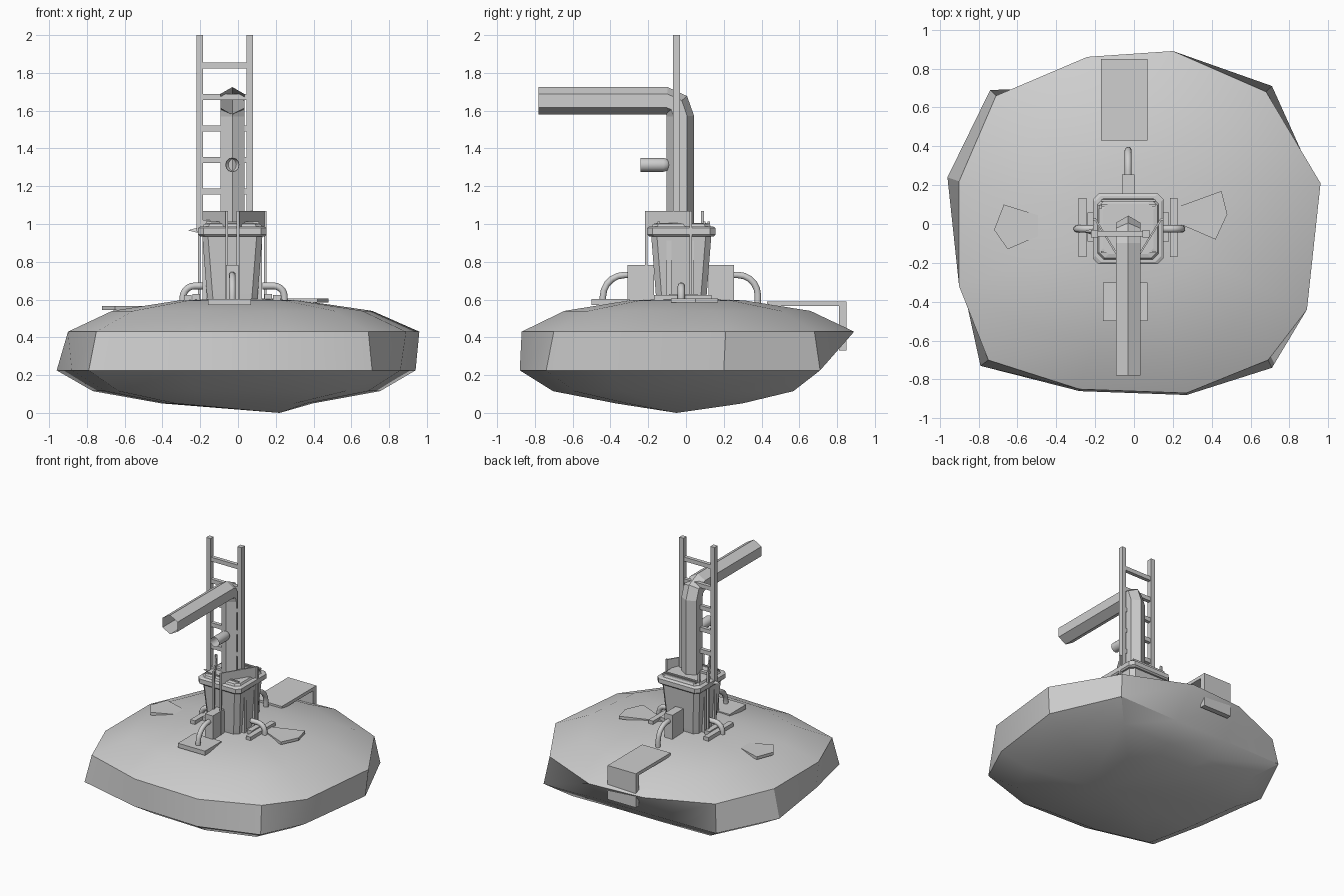
import bpy, bmesh, math
from mathutils import Vector

if "Cube" in bpy.data.objects:
    bpy.data.objects.remove(bpy.data.objects["Cube"], do_unlink=True)

GREY = (0.62, 0.62, 0.62, 1)
mat = bpy.data.materials.new("plain_grey")
mat.use_nodes = True
mat.diffuse_color = GREY
mat.node_tree.nodes["Principled BSDF"].inputs["Base Color"].default_value = GREY

CX, CY = -0.03, -0.03   # tower axis


def finish(name, bm, smooth=None):
    bmesh.ops.recalc_face_normals(bm, faces=bm.faces)
    me = bpy.data.meshes.new(name)
    bm.to_mesh(me)
    bm.free()
    me.materials.append(mat)
    ob = bpy.data.objects.new(name, me)
    bpy.context.collection.objects.link(ob)
    if smooth:
        bpy.ops.object.select_all(action='DESELECT')
        ob.select_set(True)
        bpy.context.view_layer.objects.active = ob
        bpy.ops.object.shade_smooth_by_angle(angle=math.radians(smooth))
    return ob


def loft(name, rings, cap=True, smooth=None):
    """Join equal-length rings; a one-point ring closes to a tip."""
    bm = bmesh.new()
    vs = [[bm.verts.new(p) for p in r] for r in rings]
    for a, b in zip(vs, vs[1:]):
        n = max(len(a), len(b))
        for i in range(n):
            j = (i + 1) % n
            quad = [a[i % len(a)], a[j % len(a)], b[j % len(b)], b[i % len(b)]]
            bm.faces.new(list(dict.fromkeys(quad)))
    if cap:
        for r in (vs[0], vs[-1]):
            if len(r) > 2:
                bm.faces.new(r)
    return finish(name, bm, smooth)


def box(name, x0, x1, y0, y1, z0, z1):
    return loft(name, [[(x0, y0, z), (x1, y0, z), (x1, y1, z), (x0, y1, z)] for z in (z0, z1)])


def slab(name, pts, z0, z1):
    return loft(name, [[(x, y, z) for x, y in pts] for z in (z0, z1)])


def tube(name, path, r, n, cap=True, smooth=None, turn=0.0):
    """Sweep an n-sided section along a path lying in one vertical plane."""
    path = [Vector(p) for p in path]
    run = path[-1] - path[0]
    side = Vector((run.x, run.y, 0)).normalized().cross(Vector((0, 0, 1)))
    rings = []
    for i, p in enumerate(path):
        t = (path[min(i + 1, len(path) - 1)] - path[max(i - 1, 0)]).normalized()
        up = side.cross(t)
        angs = [turn + math.tau * k / n for k in range(n)]
        rings.append([p + r * (math.cos(a) * side + math.sin(a) * up) for a in angs])
    return loft(name, rings, cap, smooth)


# Faceted island: outlines at its widest upper and lower edges
upper = [(.96, .21), (.68, .68), (.2, .89), (-.24, .86), (-.71, .66), (-.9, .22),
         (-.9, -.32), (-.75, -.7), (-.28, -.85), (.27, -.87), (.69, -.7), (.89, -.44)]
lower = [(.94, .2), (.71, .71), (.2, .7), (-.24, .7), (-.74, .69), (-.96, .24),
         (-.88, -.32), (-.79, -.73), (-.28, -.86), (.27, -.88), (.71, -.74), (.86, -.42)]


def ring(pts, s, z):
    return [(x * s, y * s, z) for x, y in pts]


loft("island", [[(.22, -.05, 0)], ring(lower, .42, .05), ring(lower, .8, .115),
                ring(lower, 1, .225), ring(upper, 1, .43), ring(upper, .74, .54),
                ring(upper, .35, .595), [(0, 0, .61)]], smooth=27)

# Landing at the back with its hanging lip
box("landing_deck", -.17, .07, .43, .85, .565, .59)
box("landing_lip", -.17, .07, .81, .85, .33, .58)

# Flat stones just breaking the ground
slab("left_stone", [(.12, .05), (.42, -.08), (.48, .05), (.45, .17)], .585, .606)
slab("right_stone", [(-.35, 0), (-.67, .1), (-.72, -.03), (-.65, -.13)], .545, .567)
box("front_stone", -.16, .07, -.5, -.3, .57, .603)


# Tapered bin with corner-cut section, rim and lid
def section(h, z, cut=.03, y=-.025):
    c = h - cut
    pts = [(h, -c), (h, c), (c, h), (-c, h), (-h, c), (-h, -c), (-c, -h), (c, -h)]
    return [(CX + a, y + b, z) for a, b in pts]


loft("bin_body", [section(.13, .58), section(.135, .63), section(.16, .95)])
loft("bin_rim", [section(.172, .935), section(.182, .945), section(.182, .978), section(.17, .986)])
loft("bin_lid", [section(.16, .98), section(.15, 1.0), section(.13, 1.005)])
for i, y in enumerate((-.15, .09, .115)):
    box(f"lid_rib_{i}", CX - .14, CX + .14, y, y + .012, 1.0, 1.012)
for s in (-1, 1):
    for d in (-.06, .06):
        box(f"bin_side_rib_{s}_{d}", CX + s * .145 - .012, CX + s * .145 + .012,
            CY + d - .012, CY + d + .012, .6, .94)
box("rod", -.18, -.165, .08, .095, .98, 1.07)
loft("spike", [[(-.2, -.06, .95), (-.2, -.02, .95), (-.2, -.04, .985)], [(-.265, -.04, .966)]])

# Slanted guard panels standing on slim posts
for s, label in ((1, "left"), (-1, "right")):
    a, b = (CX + s * .03, -.21), (CX + s * .175, .025)
    slab(f"{label}_guard_panel", [a, b, (b[0] - s * .008, b[1] + .005), (a[0] - s * .008, a[1] + .005)],
         .95, 1.07)
    for k, (x, y) in enumerate((a, b)):
        box(f"{label}_guard_post_{k}", x - .007, x + .007, y - .007, y + .007, .6, 1.07)


# Bent pipes and their boxes around the bin
def elbow(name, dx, dy, start, reach, top, rad):
    bend = reach - start
    steps = [math.radians(a) for a in (0, 18, 36, 54, 72, 90)]
    prof = [(start - .06, top)] + [(start + bend * math.sin(a), top - bend * (1 - math.cos(a)))
                                   for a in steps] + [(reach, .57)]
    tube(name, [(CX + dx * r, -.025 + dy * r, z) for r, z in prof], rad, 10, smooth=40)


elbow("back_pipe", 0, 1, .3, .405, .73, .018)
elbow("front_pipe", 0, -1, .3, .415, .73, .018)
elbow("left_pipe", 1, 0, .22, .275, .672, .019)
elbow("right_pipe", -1, 0, .2, .262, .672, .019)
box("back_pipe_box", CX - .033, CX + .033, .12, .255, .59, .782)
box("front_pipe_box", CX - .033, CX + .033, -.31, -.17, .59, .782)
for s, label in ((1, "left"), (-1, "right")):
    x = CX + s * .235
    box(f"{label}_foot_strip", x - .02, x + .02, -.17, .135, .57, .625)
    box(f"{label}_inner_strip", CX + s * .19 - .02, CX + s * .19 + .02, -.09, .06, .58, .63)

# Six-sided chimney, open at its mouth
tube("chimney", [(CX, CY, .98), (CX, CY, 1.57), (CX, -.05, 1.63), (CX, -.1, 1.652), (CX, -.78, 1.652)],
     .073, 6, cap=False, turn=math.pi / 6)

# Horn on the chimney: open in front, rounded at the back
prof = [(-.24, .037), (-.12, .037), (-.1, .031), (-.088, .018)]
loft("horn", [[(CX + r * math.cos(k * math.tau / 12), y, 1.313 + r * math.sin(k * math.tau / 12))
               for k in range(12)] for y, r in prof] + [[(CX, -.084, 1.313)]], cap=False, smooth=50)

# Ladder
for s, label in ((1, "left"), (-1, "right")):
    x = -.07 + s * .132
    box(f"{label}_ladder_rail", x - .018, x + .018, -.07, -.032, .96, 2)
for i in range(6):
    z = 1.005 + i * .167
    box(f"ladder_rung_{i}", -.19, .05, -.065, -.037, z - .016, z + .016)
